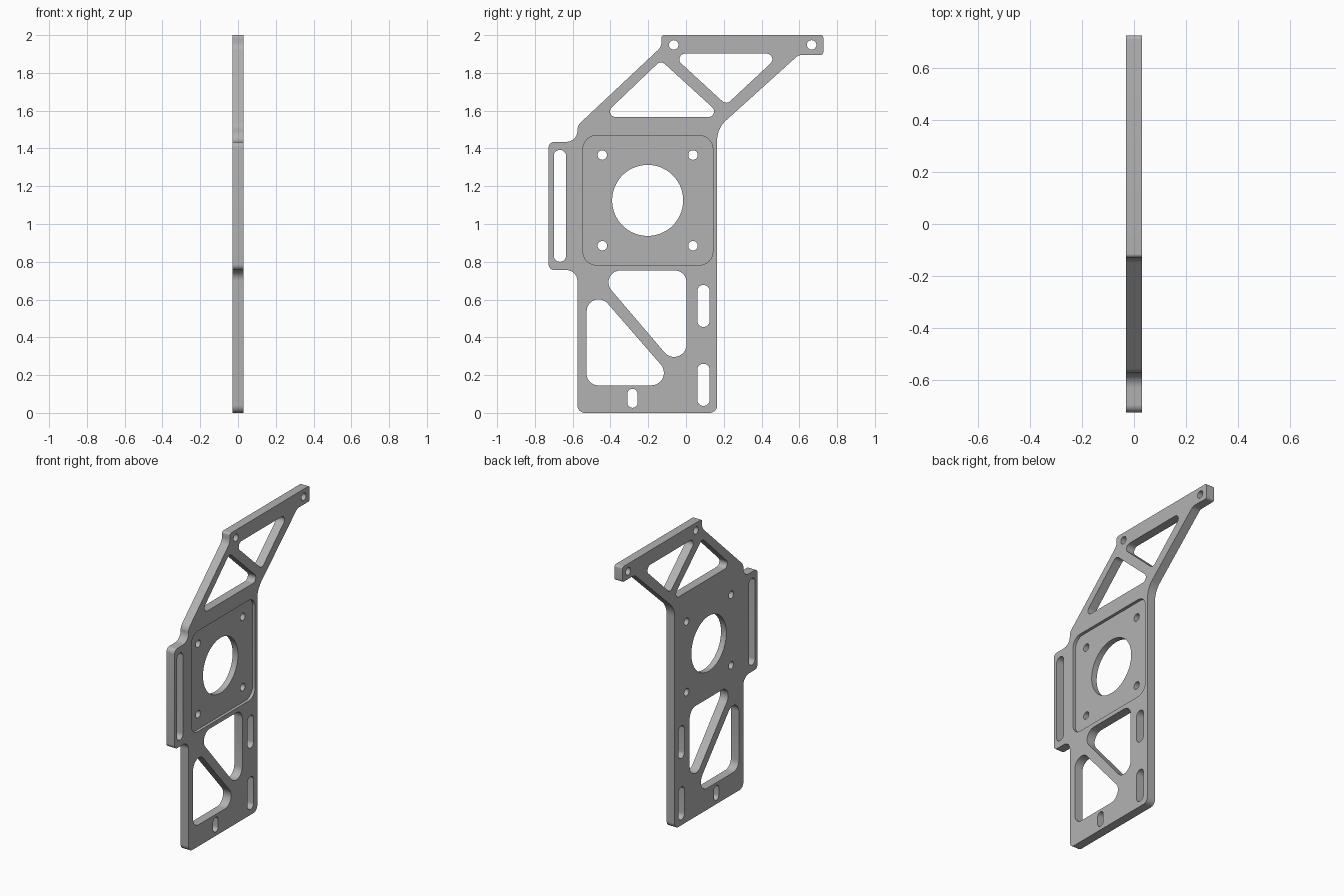
import bpy, bmesh, math
from mathutils import Vector

if "Cube" in bpy.data.objects:
    bpy.data.objects.remove(bpy.data.objects["Cube"])

T = 0.03  # half thickness of the plate


def rounded(corners, steps=10):
    """Polygon of (y, z, radius) corners -> list of points with filleted corners."""
    pts = []
    n = len(corners)
    for i, (y, z, r) in enumerate(corners):
        p = Vector((y, z))
        a = (Vector(corners[i - 1][:2]) - p).normalized()
        b = (Vector(corners[(i + 1) % n][:2]) - p).normalized()
        half = a.angle(b) / 2
        c = p + (a + b).normalized() * (r / math.sin(half))
        t = r / math.tan(half)
        va, vb = p + a * t - c, p + b * t - c
        sweep = va.angle_signed(vb)
        a0 = math.atan2(va.y, va.x)
        for k in range(steps + 1):
            g = a0 - sweep * k / steps
            pts.append((c.x + r * math.cos(g), c.y + r * math.sin(g)))
    return pts


def box(y0, y1, z0, z1, r):
    return rounded([(y0, z0, r), (y1, z0, r), (y1, z1, r), (y0, z1, r)])


def slot(y0, y1, z0, z1):
    return box(y0, y1, z0, z1, (y1 - y0) / 2 - 0.0005)


def circle(y, z, r, n=32):
    return [(y + r * math.cos(2 * math.pi * k / n), z + r * math.sin(2 * math.pi * k / n))
            for k in range(n)]


def prisms(name, loops, x0, x1):
    """Object made of outlines in the YZ plane extruded from x0 to x1."""
    bm = bmesh.new()
    for loop in loops:
        face = bm.faces.new([bm.verts.new((x0, y, z)) for y, z in loop])
        ext = bmesh.ops.extrude_face_region(bm, geom=[face], use_keep_orig=True)
        verts = [v for v in ext["geom"] if isinstance(v, bmesh.types.BMVert)]
        bmesh.ops.translate(bm, verts=verts, vec=(x1 - x0, 0, 0))
    bmesh.ops.recalc_face_normals(bm, faces=bm.faces)
    me = bpy.data.meshes.new(name)
    bm.to_mesh(me)
    bm.free()
    ob = bpy.data.objects.new(name, me)
    bpy.context.collection.objects.link(ob)
    return ob


def cut(target, cutter):
    mod = target.modifiers.new("cut", 'BOOLEAN')
    mod.operation, mod.solver, mod.object = 'DIFFERENCE', 'EXACT', cutter
    bpy.ops.object.modifier_apply(modifier=mod.name)
    bpy.data.objects.remove(cutter)


# plate outline: body, angled arm and side tab
plate = prisms("bracket_plate", [rounded([
    (-0.575, 0, 0.04), (0.165, 0, 0.04), (0.165, 1.506, 0.14),
    (0.596, 1.895, 0.05), (0.727, 1.895, 0.015), (0.727, 2.0, 0.015),
    (-0.13, 2.0, 0.015), (-0.13, 1.938, 0.06), (-0.575, 1.521, 0.055),
    (-0.575, 1.435, 0.058), (-0.727, 1.435, 0.03),
    (-0.727, 0.756, 0.03), (-0.575, 0.756, 0.058)])], -T, T)
bpy.context.view_layer.objects.active = plate
plate.select_set(True)

# round holes
holes = [circle(-0.203, 1.125, 0.188, 72)]
holes += [circle(y, z, 0.025) for y in (-0.443, 0.037) for z in (0.885, 1.365)]
holes += [circle(y, 1.948, 0.025) for y in (-0.065, 0.665)]
# slots
holes += [slot(-0.70, -0.635, 0.80, 1.392), slot(0.06, 0.125, 0.455, 0.677),
          slot(0.06, 0.125, 0.037, 0.26), slot(-0.31, -0.257, 0.027, 0.127)]
# triangular lightening windows
holes += [
    rounded([(-0.447, 1.566, 0.03), (0.196, 1.566, 0.03), (-0.133, 1.866, 0.03)]),
    rounded([(-0.082, 1.902, 0.03), (0.503, 1.902, 0.03), (0.213, 1.631, 0.03)]),
    rounded([(-0.484, 0.754, 0.063), (0.003, 0.754, 0.063), (0.003, 0.183, 0.066)]),
    rounded([(-0.526, 0.146, 0.06), (-0.038, 0.146, 0.066), (-0.526, 0.707, 0.063)])]
cut(plate, prisms("hole_cutter", holes, -0.1, 0.1))

# shallow square pocket on the +x side
cut(plate, prisms("pocket_cutter", [box(-0.545, 0.142, 0.783, 1.468, 0.07)], T - 0.02, 0.1))

mat = bpy.data.materials.new("plain grey")
mat.diffuse_color = (0.45, 0.45, 0.45, 1)
mat.use_nodes = True
mat.node_tree.nodes["Principled BSDF"].inputs["Base Color"].default_value = mat.diffuse_color
plate.data.materials.clear()
plate.data.materials.append(mat)
bpy.ops.object.shade_smooth_by_angle(angle=math.radians(30))
